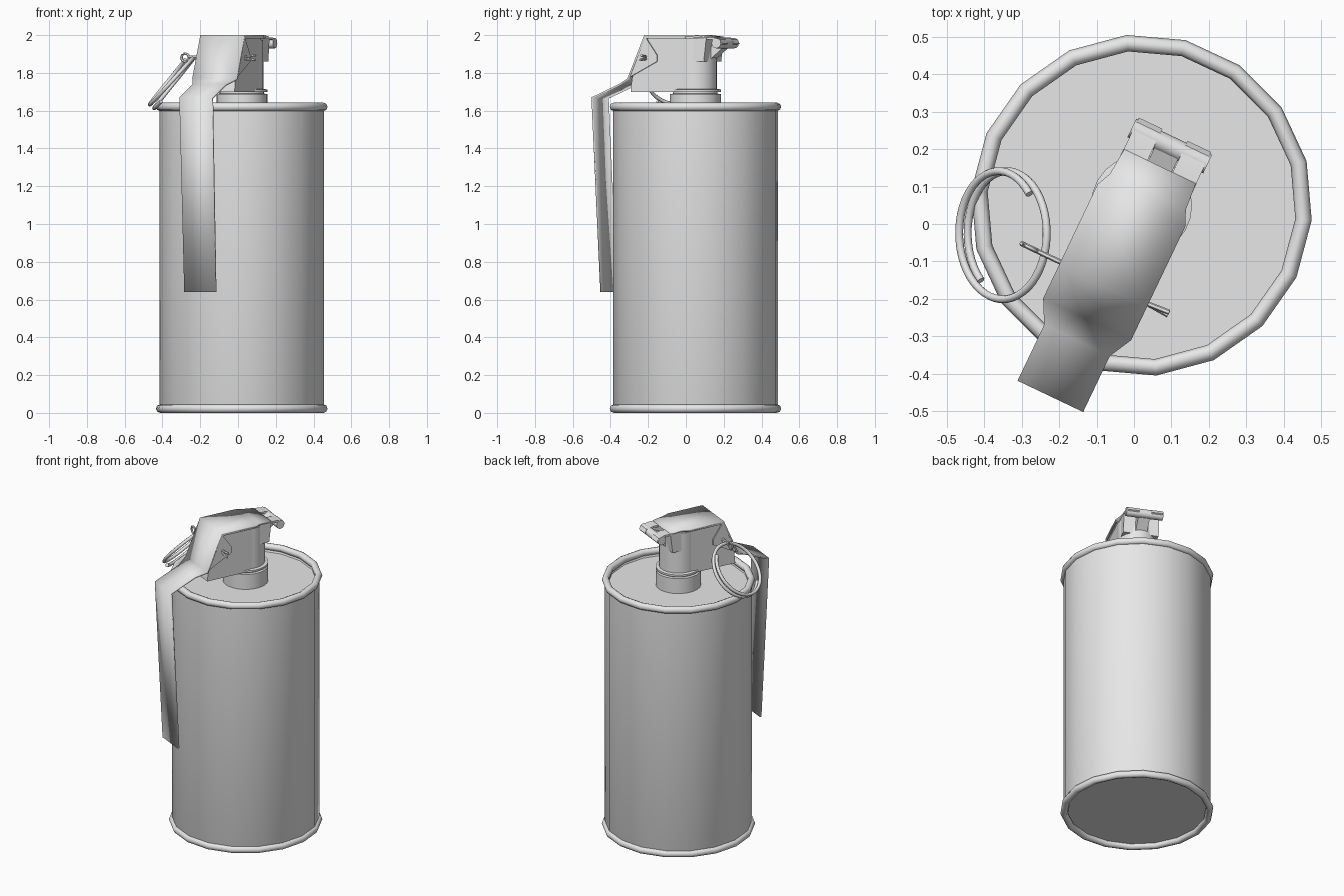
import bpy, bmesh, math
from mathutils import Vector, Matrix

if "Cube" in bpy.data.objects:
    bpy.data.objects.remove(bpy.data.objects["Cube"])

grey = bpy.data.materials.new("light_grey_metal")
grey.diffuse_color = (0.8, 0.8, 0.8, 1)
grey.use_nodes = True
grey.node_tree.nodes["Principled BSDF"].inputs["Base Color"].default_value = grey.diffuse_color

CENTRE = (0.02, 0.05, 0)
# the head and lever point to the front left; local x = width, local -y = lever direction
HEAD = Matrix.Translation(CENTRE) @ Matrix.Rotation(math.radians(-25.5), 4, 'Z')
BODY = Matrix.Translation(CENTRE) @ Matrix.Rotation(math.radians(15), 4, 'Z')


def finish(name, bm, matrix=Matrix(), angle=35, fix=True):
    if fix:
        bmesh.ops.recalc_face_normals(bm, faces=bm.faces)
    me = bpy.data.meshes.new(name)
    bm.to_mesh(me)
    bm.free()
    ob = bpy.data.objects.new(name, me)
    bpy.context.collection.objects.link(ob)
    ob.matrix_world = matrix
    me.materials.append(grey)
    bpy.ops.object.select_all(action='DESELECT')
    ob.select_set(True)
    bpy.context.view_layer.objects.active = ob
    bpy.ops.object.shade_smooth_by_angle(angle=math.radians(angle))
    return ob


def lathe(name, profile, sides, matrix, closed=False, angle=35):
    """Turn (radius, z) points round z; open profiles get capped ends."""
    bm = bmesh.new()
    rings = [[bm.verts.new((r * math.cos(2 * math.pi * i / sides),
                            r * math.sin(2 * math.pi * i / sides), z))
              for i in range(sides)] for r, z in profile]
    pairs = list(zip(rings, rings[1:]))
    if closed:
        pairs.append((rings[-1], rings[0]))
    else:
        bm.faces.new(rings[0])
        bm.faces.new(rings[-1])
    for a, b in pairs:
        for i in range(sides):
            j = (i + 1) % sides
            bm.faces.new((a[i], a[j], b[j], b[i]))
    return finish(name, bm, matrix, angle)


def prism(name, pts, v0, v1):
    """Extrude a (forward, z) outline across the width of the head."""
    bm = bmesh.new()
    a = [bm.verts.new((v0, -u, z)) for u, z in pts]
    b = [bm.verts.new((v1, -u, z)) for u, z in pts]
    bm.faces.new(a)
    bm.faces.new(b)
    for i in range(len(pts)):
        j = (i + 1) % len(pts)
        bm.faces.new((a[i], a[j], b[j], b[i]))
    return finish(name, bm, HEAD)


def tube(name, points, radius, matrix=Matrix(), sides=8):
    """Sweep a round section along a path."""
    pts = [Vector(p) for p in points]
    bm = bmesh.new()
    rings = []
    for k, p in enumerate(pts):
        t = (pts[min(k + 1, len(pts) - 1)] - pts[max(k - 1, 0)]).normalized()
        ref = Vector((0.76, 0, -0.65)) if abs(t.x) < 0.9 else Vector((0, 0, 1))
        s = t.cross(ref).normalized()
        w = t.cross(s)
        rings.append([bm.verts.new(p + radius * (s * math.cos(q) + w * math.sin(q)))
                      for q in (2 * math.pi * i / sides for i in range(sides))])
    for a, b in zip(rings, rings[1:]):
        for i in range(sides):
            j = (i + 1) % sides
            bm.faces.new((a[i], a[j], b[j], b[i]))
    bm.faces.new(rings[0])
    bm.faces.new(rings[-1])
    return finish(name, bm, matrix, 50)


# canister with recessed ends, and its two rolled rims
lathe("canister", [(0.436, 0.03), (0.438, 0.035), (0.438, 1.61), (0.43, 1.615),
                   (0.42, 1.59)], 18, BODY)
for name, z in (("bottom_rim", 0.0225), ("top_rim", 1.62)):
    rim = [(0.434 + 0.022 * math.cos(q), z + 0.0225 * math.sin(q))
           for q in (math.pi * i / 4 for i in range(8))]
    lathe(name, rim, 18, BODY, closed=True, angle=60)

# neck with collar, and the rounded rear of the fuse head
lathe("neck", [(0.135, 1.58), (0.135, 1.688), (0.118, 1.69), (0.118, 1.698),
               (0.135, 1.70), (0.135, 1.712), (0.11, 1.716)], 24, BODY)
lathe("head_barrel", [(0.115, 1.70), (0.115, 1.975)], 24, BODY)

# fuse head block and its square rear top
prism("fuse_head", [(0.0, 1.70), (0.325, 1.70), (0.318, 1.77), (0.225, 1.985), (0.0, 1.985)],
      -0.113, 0.113)
prism("head_rear_top", [(-0.10, 1.86), (0.0, 1.86), (0.0, 1.985), (-0.115, 1.985)],
      -0.108, 0.108)

# hinge: T-shaped bar carried on a sloping stem, with lever hooks over it
tube("hinge_bar", [(-0.112, 0.175, 1.957), (0.112, 0.175, 1.957)], 0.027, HEAD, 12)
prism("hinge_stem", [(-0.09, 1.86), (-0.09, 1.94), (-0.16, 1.975), (-0.185, 1.94)],
      -0.035, 0.035)
for side, v in (("left", -0.107), ("right", 0.037)):
    prism("hinge_hook_" + side,
          [(-0.09, 1.988), (-0.15, 1.988), (-0.195, 1.978), (-0.208, 1.955),
           (-0.20, 1.95), (-0.19, 1.966), (-0.15, 1.976), (-0.09, 1.976)], v, v + 0.07)

# safety lever: a bent strip given as (forward, z, half width)
rows = [(-0.115, 1.992, 0.106), (-0.04, 2.0, 0.112), (0.0, 2.0, 0.13), (0.238, 2.0, 0.13),
        (0.337, 1.77, 0.13), (0.40, 1.742, 0.097), (0.565, 1.67, 0.097), (0.515, 0.64, 0.092)]
bm = bmesh.new()
strip = [(bm.verts.new((-w, -u, z)), bm.verts.new((w, -u, z))) for u, z, w in rows]
for (l0, r0), (l1, r1) in zip(strip, strip[1:]):
    bm.faces.new((l0, l1, r1, r0))
lever = finish("safety_lever", bm, HEAD, 67.5, fix=False)
sol = lever.modifiers.new("thickness", 'SOLIDIFY')
sol.thickness = 0.011
sol.offset = -1

# lever side lips and pin ears
for side, v in (("left", -0.129), ("right", 0.121)):
    prism("lever_lip_" + side, [(0.0, 1.996), (0.0, 1.982), (0.235, 1.982), (0.235, 1.996)],
          v, v + 0.008)
    prism("pin_ear_" + side, [(0.236, 1.995), (0.165, 1.895), (0.165, 1.86), (0.335, 1.772)],
          v, v + 0.008)

# split pin: two prongs through the ears, splayed at the free end
for name, s in (("upper", 1), ("lower", -1)):
    tube("pin_prong_" + name,
         [(-0.205, -0.23, 1.88 + 0.005 * s), (0.13, -0.23, 1.88 + 0.006 * s),
          (0.19, -0.23 + 0.004 * s, 1.88 + 0.012 * s)], 0.007, HEAD, 6)
# pin eye looped round the pull ring
eye = [(-0.222 + 0.022 * math.cos(q), -0.23, 1.88 + 0.022 * math.sin(q))
       for q in (2 * math.pi * i / 16 for i in range(17))]
tube("pin_eye", eye, 0.007, HEAD, 6)

# pull ring: one and a half turns of wire, tilted
a, b, n = Vector((0.65, 0, 0.76)), Vector((0, 1, 0)), Vector((-0.76, 0, 0.65))
coil = []
for i in range(73):
    f = i / 72
    t = math.radians(40 + 545 * f)
    coil.append(Vector((-0.347, -0.03, 1.755)) + 0.171 * (a * math.cos(t) + b * math.sin(t))
                + n * 0.045 * (0.5 - f))
tube("pull_ring", coil, 0.0105)
